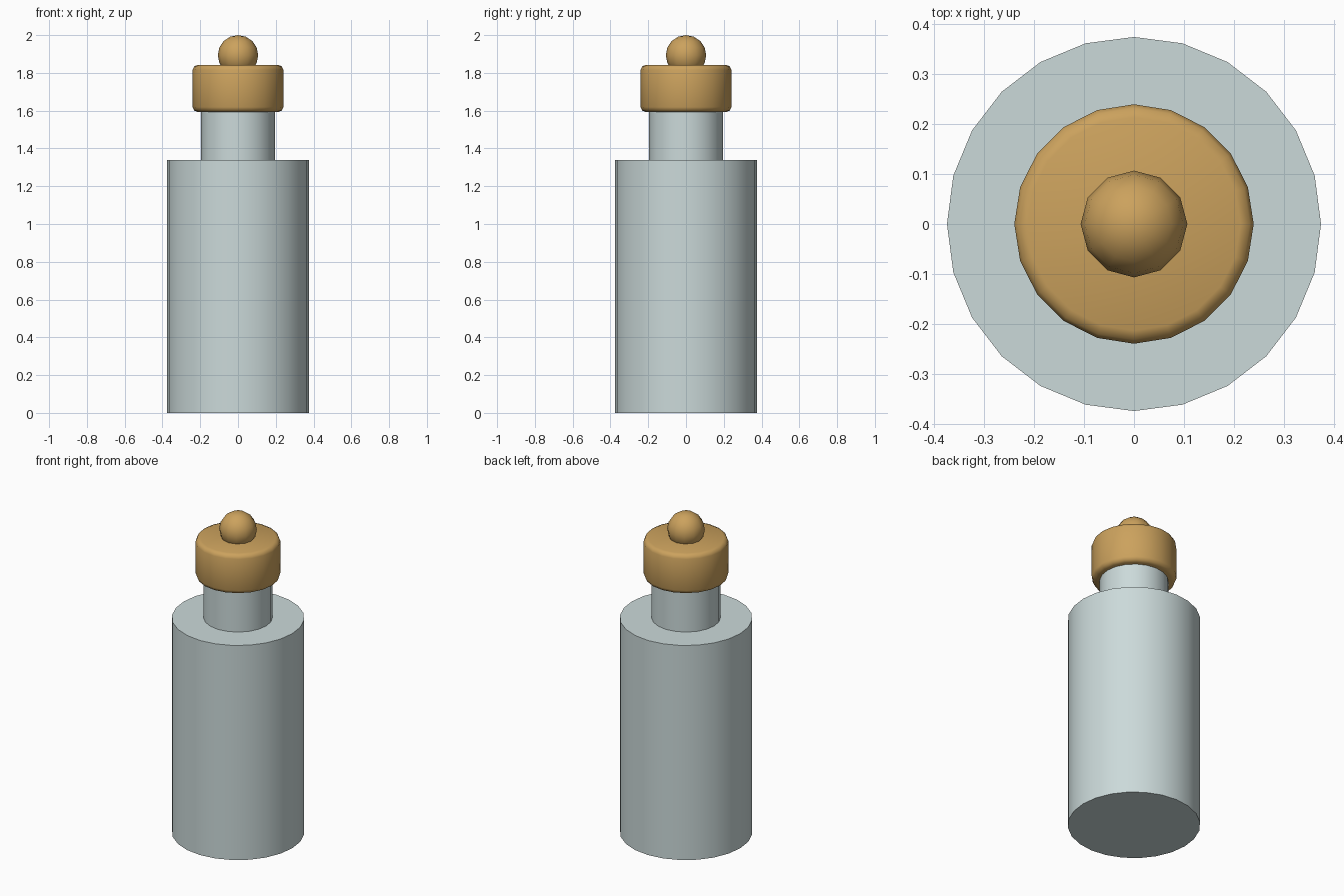
import bpy
import math

if "Cube" in bpy.data.objects:
    bpy.data.objects.remove(bpy.data.objects["Cube"])


def material(name, rgb):
    m = bpy.data.materials.new(name)
    m.diffuse_color = (*rgb, 1.0)
    m.use_nodes = True
    m.node_tree.nodes["Principled BSDF"].inputs["Base Color"].default_value = m.diffuse_color
    return m


glass = material("pale_glass", (0.60, 0.70, 0.70))
cork = material("cork_tan", (0.60, 0.36, 0.11))


def finish(name, mat, angle):
    ob = bpy.context.object
    ob.name = name
    ob.data.materials.append(mat)
    bpy.ops.object.shade_smooth_by_angle(angle=math.radians(angle))
    return ob


def cylinder(name, radius, z0, z1, sides, mat, bevel=0.0):
    bpy.ops.mesh.primitive_cylinder_add(
        vertices=sides, radius=radius, depth=z1 - z0, location=(0, 0, (z0 + z1) / 2))
    ob = bpy.context.object
    if bevel:
        mod = ob.modifiers.new("rounded_rim", "BEVEL")
        mod.width = bevel
        mod.segments = 2
        mod.limit_method = "ANGLE"
        mod.angle_limit = math.radians(40)
        bpy.ops.object.modifier_apply(modifier=mod.name)
    return finish(name, mat, 60 if bevel else 35)


# Bottle body and neck
cylinder("bottle_body", 0.375, 0.0, 1.34, 24, glass)
cylinder("bottle_neck", 0.195, 1.335, 1.60, 20, glass)

# Stopper with softened rims
cylinder("stopper", 0.24, 1.593, 1.842, 20, cork, bevel=0.026)

# Round knob sunk into the stopper
bpy.ops.mesh.primitive_uv_sphere_add(
    segments=12, ring_count=8, radius=0.107, location=(0, 0, 1.893))
finish("stopper_knob", cork, 60)
